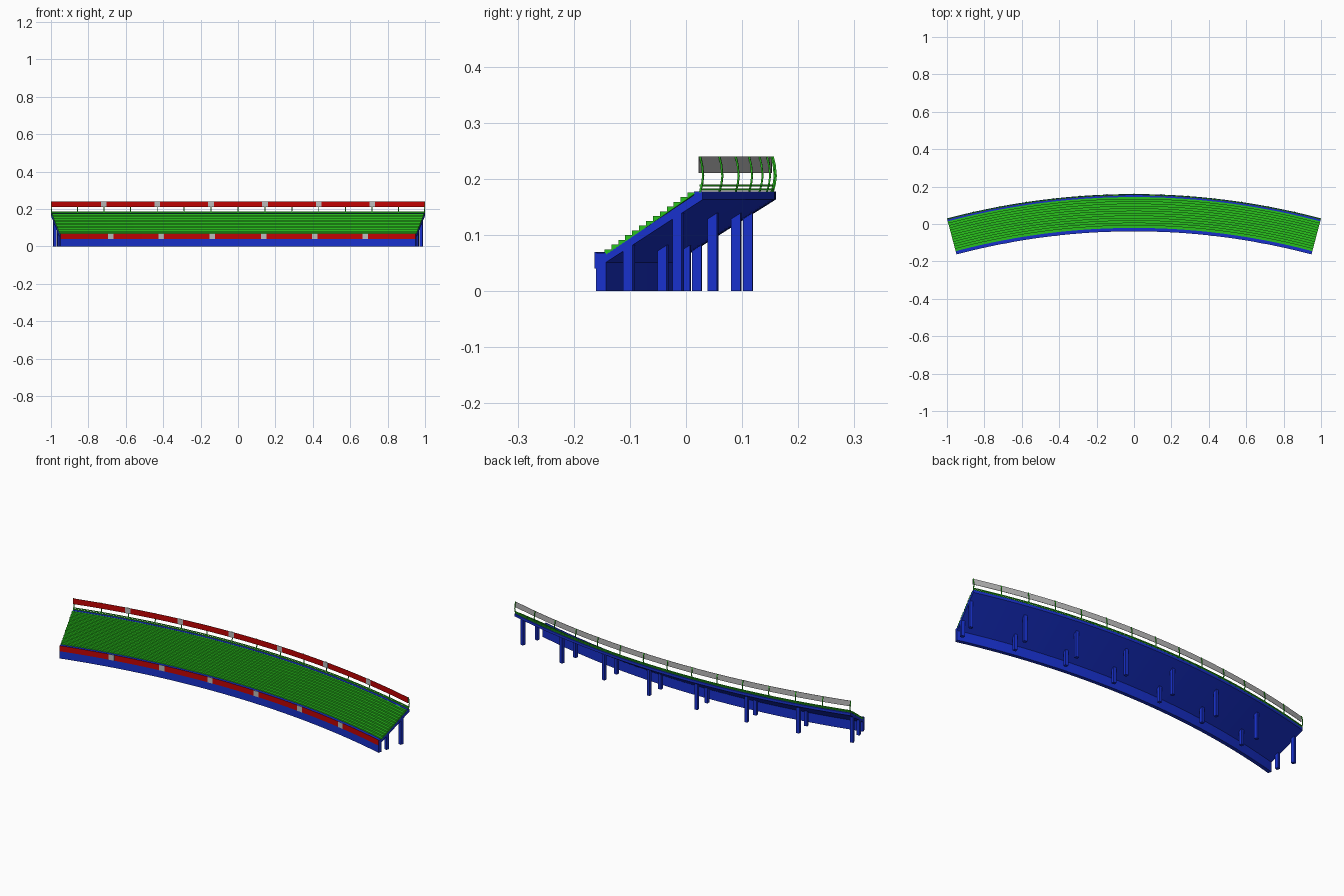
import bpy, bmesh, math

cube = bpy.data.objects.get("Cube")
if cube:
    bpy.data.objects.remove(cube, do_unlink=True)

CENTRE = 3.74                      # distance from arc centre to origin
HALF = math.asin(1 / 3.9)          # half of the arc angle
SEGMENTS = 56
STEPS = 13


def material(name, rgb):
    m = bpy.data.materials.new(name)
    m.use_nodes = True
    m.diffuse_color = (*rgb, 1)
    m.node_tree.nodes["Principled BSDF"].inputs["Base Color"].default_value = (*rgb, 1)
    return m


BLUE = material("blue", (0.009, 0.03, 0.60))
GREEN = material("green", (0.022, 0.53, 0.012))
RED = material("banner red", (0.53, 0.001, 0.001))
GREY = material("grey", (0.50, 0.50, 0.50))


def polar(r, angle, z):
    return (r * math.sin(angle), r * math.cos(angle) - CENTRE, z)


def finish(name, bm, mats):
    bmesh.ops.recalc_face_normals(bm, faces=bm.faces[:])
    mesh = bpy.data.meshes.new(name)
    bm.to_mesh(mesh)
    bm.free()
    for m in mats:
        mesh.materials.append(m)
    obj = bpy.data.objects.new(name, mesh)
    bpy.context.collection.objects.link(obj)
    return obj


def sweep(name, profile, mats, start=-HALF, end=HALF, n=SEGMENTS):
    """Sweep a closed (radius, height) profile along the arc.
    The first profile edge takes the first colour, all else the last."""
    bm = bmesh.new()
    count = len(profile)
    last = len(mats) - 1
    rings = []
    for i in range(n + 1):
        a = start + (end - start) * i / n
        rings.append([bm.verts.new(polar(r, a, z)) for r, z in profile])
    for one, two in zip(rings, rings[1:]):
        for k in range(count):
            j = (k + 1) % count
            face = bm.faces.new((one[k], one[j], two[j], two[k]))
            face.material_index = last if k else 0
    for ring in (rings[0], rings[-1]):
        bm.faces.new(ring).material_index = last
    return finish(name, bm, mats)


def box_profile(r0, r1, z0, z1):
    return [(r0, z0), (r0, z1), (r1, z1), (r1, z0)]


# Front wall and sloping deck with a raised rear kerb
sweep("front_wall", box_profile(3.703, 3.722, 0, 0.068), [BLUE])
sweep("sloping_deck", [(3.72, 0.05), (3.72, 0.064), (3.884, 0.171), (3.884, 0.177),
                       (3.9, 0.177), (3.9, 0.163)], [BLUE])

# Stepped seating rows
r0, z0, r1, z1 = 3.719, 0.066, 3.885, 0.176
run, rise = (r1 - r0) / STEPS, (z1 - z0) / STEPS
profile = []
for i in range(STEPS):
    r, z = r0 + run * i, z0 + rise * i
    profile += [(r, z), (r, z + rise)]
profile += [(r1, z1), (r1, z1 - 0.003), (r0 + 0.004, z0 - 0.001)]
sweep("seating_rows", profile, [GREEN])


# Banners: red front, plain backing, grey panels at regular intervals
def banner(name, r, thick, low, high, backing):
    sweep(name, box_profile(r, r + thick, low, high), [RED, backing])
    for k in (-5, -3, -1, 1, 3, 5):
        a, w = HALF * k / 7, 0.015 / r
        sweep(name + "_panel", box_profile(r - 0.001, r + 0.001, low, high),
              [GREY], a - w, a + w, 1)


banner("front_banner", 3.701, 0.003, 0.04, 0.07, BLUE)
banner("rear_banner", 3.892, 0.0015, 0.21, 0.24, GREY)

# Rear rails
for z in (0.181, 0.188):
    sweep("rear_rail", box_profile(3.894, 3.898, z - 0.002, z + 0.002), [GREEN])

# Bowed railing posts
bow = [(3.896, 0.175), (3.9, 0.19), (3.902, 0.205), (3.9, 0.225), (3.8965, 0.24)]
post_profile = bow + [(r - 0.003, z) for r, z in reversed(bow)]
POST = 0.002 / 3.9
for k in range(15):
    a = (HALF - POST) * (k - 7) / 7
    sweep("railing_post", post_profile, [GREEN], a - POST, a + POST, 1)

# Two rows of support legs with tops cut to the deck slope
for name, r, top in (("front_leg", 3.762, 0.082), ("rear_leg", 3.853, 0.139)):
    w = 0.0085
    for k in range(-7, 8, 2):
        a = (HALF - w / r) * k / 7
        leg = [(r - w, 0), (r - w, top - 0.005), (r + w, top + 0.005), (r + w, 0)]
        sweep(name, leg, [BLUE], a - w / r, a + w / r, 1)
